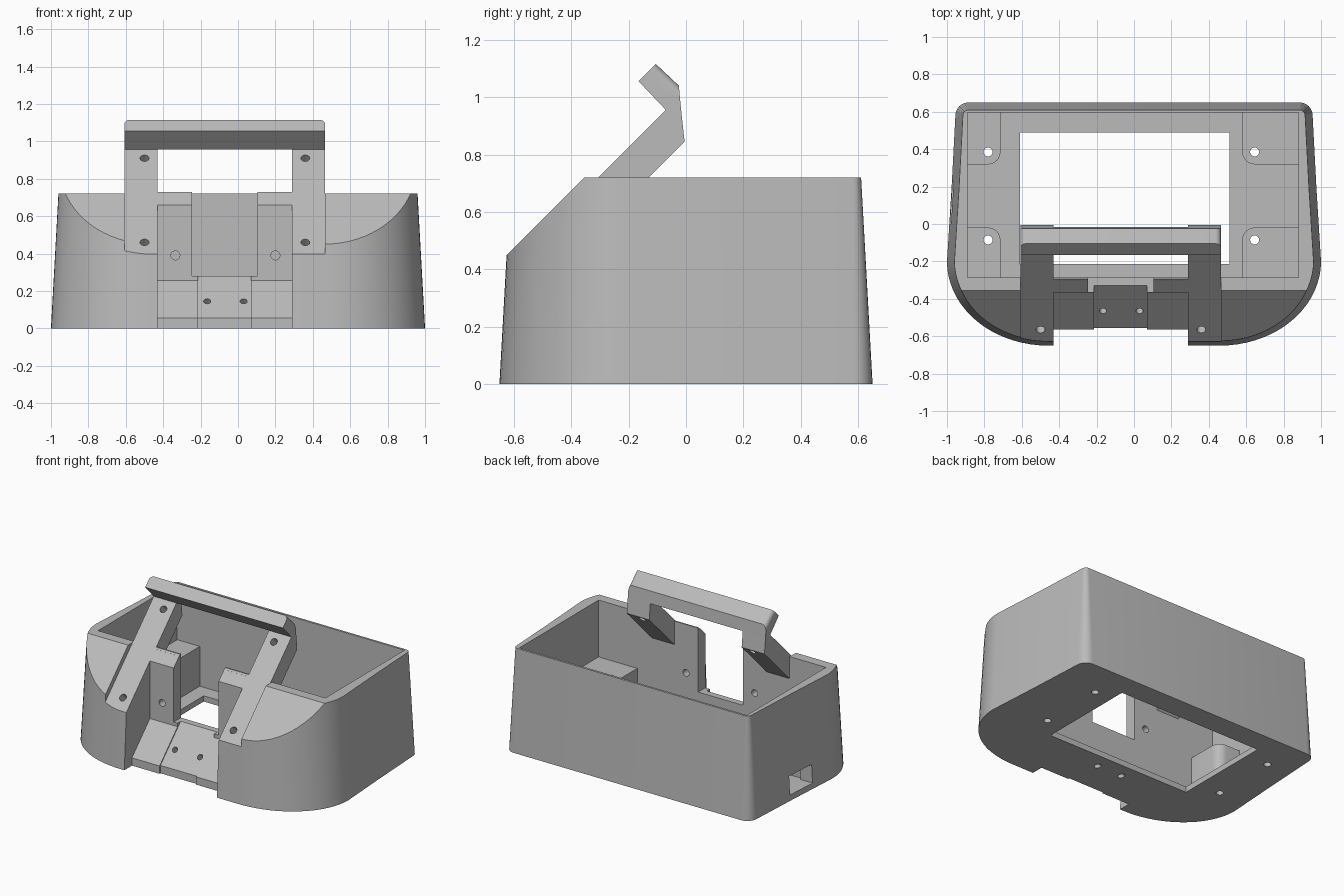
import bpy, bmesh, math
from mathutils import Vector

if "Cube" in bpy.data.objects:
    bpy.data.objects.remove(bpy.data.objects["Cube"])

grey = bpy.data.materials.new("light_grey")
grey.diffuse_color = (0.5, 0.5, 0.5, 1)
grey.use_nodes = True
grey.node_tree.nodes["Principled BSDF"].inputs["Base Color"].default_value = grey.diffuse_color


def finish(name, bm):
    bmesh.ops.recalc_face_normals(bm, faces=bm.faces)
    me = bpy.data.meshes.new(name)
    bm.to_mesh(me)
    bm.free()
    ob = bpy.data.objects.new(name, me)
    bpy.context.collection.objects.link(ob)
    me.materials.append(grey)
    return ob


def loft(name, a, b):
    """Closed solid between two matching outlines."""
    bm = bmesh.new()
    va, vb = [bm.verts.new(p) for p in a], [bm.verts.new(p) for p in b]
    bm.faces.new(va)
    bm.faces.new(vb)
    n = len(a)
    for i in range(n):
        j = (i + 1) % n
        bm.faces.new((va[i], va[j], vb[j], vb[i]))
    return finish(name, bm)


def slab(name, x0, x1, yz):
    """Side profile (y, z) extruded along x."""
    return loft(name, [(x0, y, z) for y, z in yz], [(x1, y, z) for y, z in yz])


def box(name, x0, x1, y0, y1, z0, z1):
    return slab(name, x0, x1, [(y0, z0), (y1, z0), (y1, z1), (y0, z1)])


def rod(name, start, direction, length, r=0.024):
    d = Vector(direction).normalized()
    u = d.orthogonal().normalized()
    w = d.cross(u)
    s = Vector(start) - d * 0.05
    ring = [s + r * (math.cos(t) * u + math.sin(t) * w)
            for t in (2 * math.pi * i / 20 for i in range(20))]
    return loft(name, ring, [p + d * (length + 0.05) for p in ring])


def cut(ob, *cutters):
    for c in cutters:
        m = ob.modifiers.new("cut", 'BOOLEAN')
        m.object, m.operation, m.solver = c, 'DIFFERENCE', 'EXACT'
        bpy.context.view_layer.objects.active = ob
        bpy.ops.object.modifier_apply(modifier=m.name)
    for c in cutters:
        bpy.data.objects.remove(c)


# Tapered shell outline: rounded back corners, flared sides, wide front curves
half = [(0.885 + 0.07 * math.cos(t), 0.58 + 0.07 * math.sin(t))
        for t in (math.radians(90 - 15 * i) for i in range(7))]
half += [(0.975, 0.2)]
half += [(0.46 + 0.54 * math.cos(t), -0.2 - 0.45 * math.sin(t))
         for t in (math.radians(5 * i) for i in range(19))]
outline = half + [(-x, y) for x, y in reversed(half)]
top = []
for i, p in enumerate(outline):
    a, b = Vector(outline[i - 1]), Vector(outline[(i + 1) % len(outline)])
    t = (b - a).normalized()
    top.append((p[0] + t.y * 0.04, p[1] - t.x * 0.04, 0.72))
shell = loft("shell", [(x, y, 0) for x, y in outline], top)

AX0, AX1, PX0, PX1 = -0.607, 0.465, -0.43, 0.29    # arm outer / inner limits
cut(shell,
    # cavity, floor opening and side cable window
    box("c", -0.89, 0.88, -0.285, 0.595, 0.04, 1),
    box("c", -0.61, 0.51, -0.215, 0.49, -0.1, 0.2),
    box("c", -1.2, -0.8, 0.0, 0.23, 0.04, 0.17),
    # sloped front and the lower channel for the arms
    slab("c", -1.2, 1.2, [(-0.9, 0.175), (0.1, 1.175), (-0.9, 1.175)]),
    slab("c", AX0, AX1, [(-0.9, 0.125), (0.1, 1.125), (-0.9, 1.125)]),
    # front pocket, middle plate and the gap in the front wall
    slab("c", PX0, PX1, [(-0.565, -0.1), (-0.565, 0.055), (-0.365, 0.255),
                         (-0.365, 0.9), (-0.8, 0.9), (-0.8, -0.1)]),
    slab("c", -0.215, 0.07, [(-0.555, -0.1), (-0.555, 0.055), (-0.33, 0.28),
                             (-0.33, 0.4), (-0.8, 0.4), (-0.8, -0.1)]),
    box("c", -0.245, 0.105, -0.5, -0.25, 0.28, 0.9))

# Screw holes in the shell
cut(shell,
    *[rod("c", (x, -0.565, 0.46), (0, 1, -1), 0.2) for x in (-0.5, 0.36)],
    *[rod("c", (x, -0.465, 0.145), (0, 1, -1), 0.3, 0.019) for x in (-0.165, 0.03)],
    *[rod("c", (x, -0.365, 0.39), (0, 1, 0), 0.15) for x in (-0.335, 0.2)],
    *[rod("c", (x, y, 0), (0, 0, 1), 0.1) for x in (-0.78, 0.645) for y in (0.385, -0.085)])

# Corner mounting posts with one rounded corner each
for name, wx, cx in (("left", -0.89, -0.78), ("right", 0.88, 0.645)):
    for end, wy, cy in (("back", 0.595, 0.385), ("front", -0.285, -0.085)):
        sx, sy = (1 if wx < 0 else -1), (-1 if wy > 0 else 1)
        r = 0.066
        pts = [(wx, wy), (wx, cy + sy * r)]
        pts += [(cx + sx * r * math.sin(t), cy + sy * r * math.cos(t))
                for t in (math.radians(15 * i) for i in range(7))]
        pts += [(cx + sx * r, wy)]
        post = loft(f"{name}_{end}_post", [(x, y, 0.035) for x, y in pts],
                    [(x, y, 0.32) for x, y in pts])
        cut(post, rod("c", (cx, cy, 0), (0, 0, 1), 0.5))

# Sloping arms and the tabs beside them
arm_side = [(-0.36, 0.665), (-0.07, 0.955), (-0.017, 0.955),
            (-0.005, 0.845), (-0.285, 0.565), (-0.36, 0.565)]
tab_side = [(-0.365, 0.655), (-0.295, 0.73), (-0.285, 0.73), (-0.285, 0.6), (-0.365, 0.6)]
for name, x0, x1, hx, t0, t1 in (("left", AX0, PX0, -0.5, PX0, -0.245),
                                 ("right", PX1, AX1, 0.36, 0.105, PX1)):
    arm = slab(name + "_arm", x0, x1, arm_side)
    cut(arm, rod("c", (hx, -0.115, 0.91), (0, 1, -1), 0.3))
    slab(name + "_tab", t0, t1, tab_side)

# Hooked crossbar with rounded top corners
bar = slab("crossbar", AX0, AX1, [(-0.07, 0.955), (-0.165, 1.055), (-0.105, 1.115),
                                  (-0.025, 1.04), (-0.017, 0.955)])
bm = bmesh.new()
bm.from_mesh(bar.data)
ends = [e for e in bm.edges if abs(e.verts[0].co.x - e.verts[1].co.x) < 1e-4
        and min(v.co.z for v in e.verts) > 1.03
        and max(v.co.z for v in e.verts) > 1.1
        and min(v.co.y for v in e.verts) > -0.12]
bmesh.ops.bevel(bm, geom=ends, offset=0.03, segments=5, profile=0.5, affect='EDGES')
bm.to_mesh(bar.data)
bm.free()

for ob in bpy.data.objects:
    ob.select_set(True)
    bpy.context.view_layer.objects.active = ob
bpy.ops.object.shade_smooth_by_angle(angle=math.radians(25))
